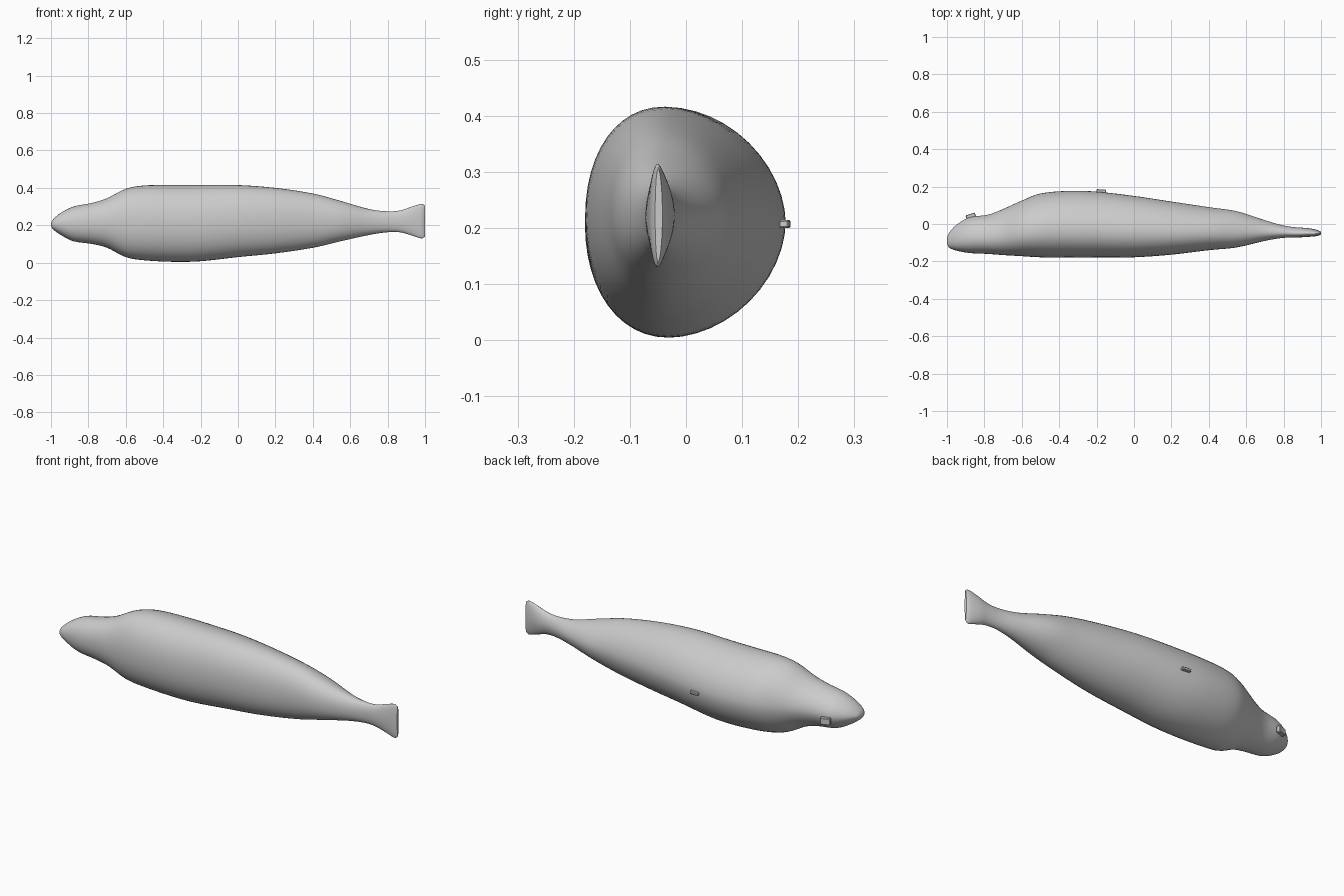
import bpy, bmesh, math
from mathutils import Vector

cube = bpy.data.objects.get("Cube")
if cube:
    bpy.data.objects.remove(cube, do_unlink=True)

grey = bpy.data.materials.new("soft grey")
grey.use_nodes = True
colour = (0.6, 0.6, 0.6, 1)
grey.diffuse_color = colour
grey.node_tree.nodes["Principled BSDF"].inputs["Base Color"].default_value = colour

# Body sections from nose to tail: x, bottom z, top z, front y, back y
SECTIONS = [
    (-1, .20, .21, -.10, -.08),
    (-.99, .18, .23, -.125, -.05),
    (-.95, .15, .265, -.142, -.005),
    (-.88, .115, .3, -.155, .035),
    (-.78, .1, .32, -.16, .05),
    (-.7, .08, .345, -.166, .08),
    (-.6, .03, .395, -.172, .125),
    (-.5, .013, .413, -.178, .163),
    (-.35, .005, .415, -.18, .177),
    (-.2, .008, .415, -.18, .173),
    (0, .03, .415, -.178, .15),
    (.2, .05, .4, -.164, .12),
    (.4, .08, .37, -.14, .09),
    (.55, .115, .33, -.125, .068),
    (.7, .148, .287, -.09, .02),
    (.8, .163, .275, -.074, -.008),
    (.87, .162, .28, -.072, -.018),
    (.93, .145, .3, -.069, -.022),
    (.98, .13, .314, -.064, -.032),
    (1, .14, .305, -.055, -.042),
]
STEPS, SIDES = 5, 48


def spline(values, i, t):
    """Smooth curve through the values, between items i and i + 1."""
    last = len(values) - 1
    a, b, c, d = (values[min(max(i + k, 0), last)] for k in (-1, 0, 1, 2))
    return b + t * ((c - a) + t * ((2 * a - 5 * b + 4 * c - d)
                    + t * (3 * b - a - 3 * c + d))) / 2


def signed_power(value, power):
    return math.copysign(abs(value) ** power, value)


def finish(name, bm):
    bmesh.ops.recalc_face_normals(bm, faces=bm.faces)
    mesh = bpy.data.meshes.new(name)
    bm.to_mesh(mesh)
    bm.free()
    mesh.materials.append(grey)
    obj = bpy.data.objects.new(name, mesh)
    bpy.context.collection.objects.link(obj)
    return obj


def ring(bm, x, low, high, front, back):
    """Rounded section, fuller on its front side than on its back."""
    widest = front + .42 * (back - front)
    verts = []
    for k in range(SIDES):
        angle = math.tau * k / SIDES
        is_front = math.cos(angle) < 0
        reach = widest - front if is_front else back - widest
        power = .93 if is_front else 1.08
        y = widest + reach * signed_power(math.cos(angle), power)
        z = (low + high) / 2 + (high - low) / 2 * signed_power(math.sin(angle), power)
        verts.append(bm.verts.new((x, y, z)))
    return verts


# Body with tail fluke
bm = bmesh.new()
columns = list(zip(*SECTIONS))
rings = []
for i in range(len(SECTIONS) - 1):
    for step in range(STEPS):
        rings.append(ring(bm, *(spline(col, i, step / STEPS) for col in columns)))
rings.append(ring(bm, *SECTIONS[-1]))
for r, s in zip(rings, rings[1:]):
    for k in range(SIDES):
        n = (k + 1) % SIDES
        bm.faces.new((r[k], r[n], s[n], s[k]))
bm.faces.new(rings[0])
bm.faces.new(rings[-1])
body = finish("body", bm)
bpy.context.view_layer.objects.active = body
body.select_set(True)
bpy.ops.object.shade_smooth_by_angle(angle=math.radians(50))


# Small raised studs on the back
def stud(name, location, size, turn):
    bm = bmesh.new()
    bmesh.ops.create_cube(bm, size=1)
    bmesh.ops.scale(bm, vec=Vector(size), verts=bm.verts)
    bmesh.ops.bevel(bm, geom=bm.edges[:], offset=.003, segments=1, affect='EDGES')
    obj = finish(name, bm)
    obj.location = location
    obj.rotation_euler.z = math.radians(turn)


stud("back_stud", (-.175, .174, .207), (.05, .022, .015), -4)
stud("head_stud", (-.873, .043, .19), (.052, .022, .036), 18)
